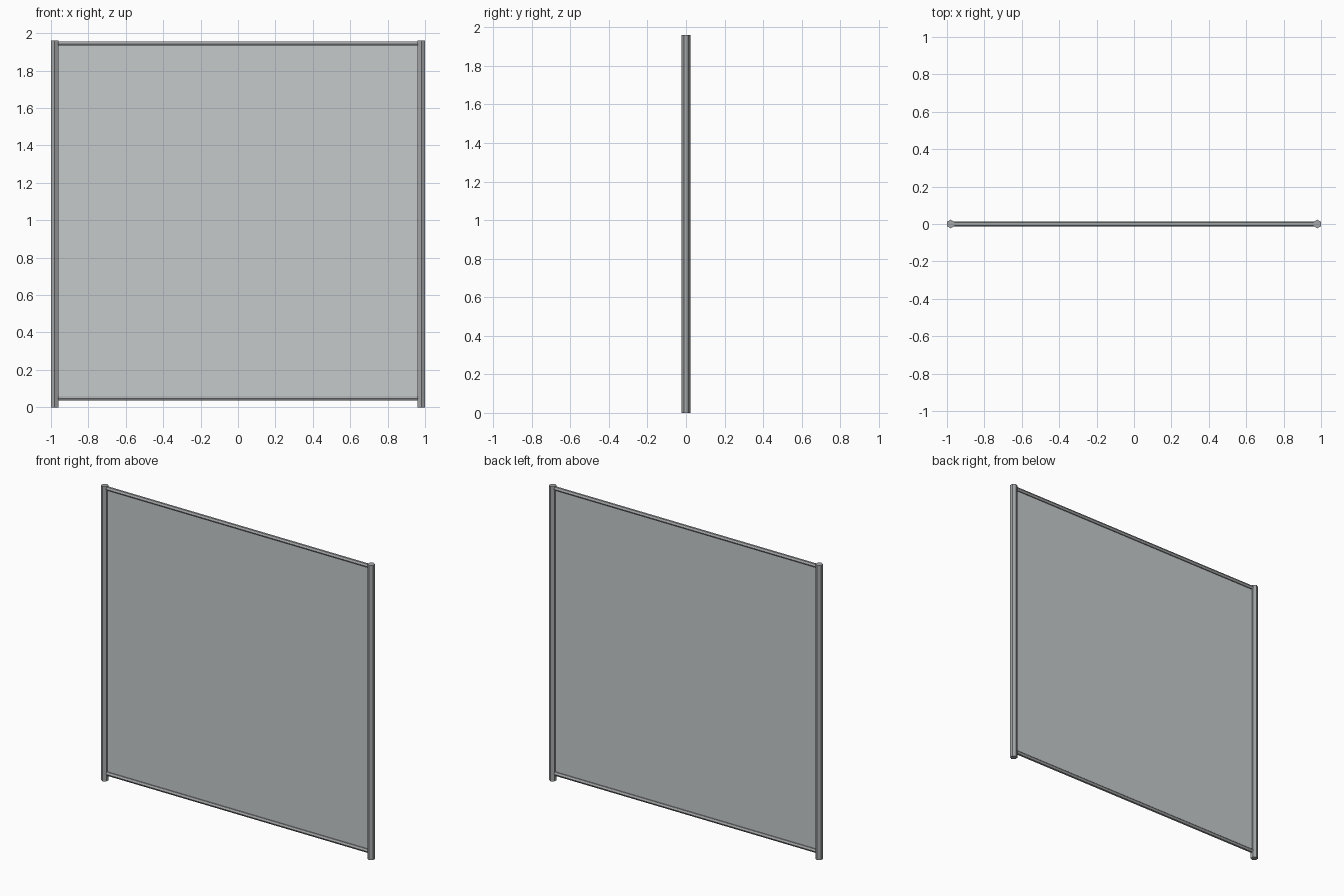
import bpy
from math import pi, cos

if "Cube" in bpy.data.objects:
    bpy.data.objects.remove(bpy.data.objects["Cube"])

SIDES = 6
POST_X, POST_R, POST_H = 0.98, 0.02, 1.96
RAIL_R, RAIL_LOW, RAIL_HIGH = 0.012, 0.048, 1.943


def material(name, colour):
    mat = bpy.data.materials.new(name)
    mat.diffuse_color = (*colour, 1)
    mat.use_nodes = True
    mat.node_tree.nodes["Principled BSDF"].inputs["Base Color"].default_value = mat.diffuse_color
    return mat


FRAME = material("frame_grey", (0.37, 0.385, 0.39))
SHEET = material("sheet_grey", (0.56, 0.585, 0.595))


def tube(name, radius, length, location, along_x=False):
    """Six-sided pipe with corners towards the front and back."""
    bpy.ops.mesh.primitive_cylinder_add(
        vertices=SIDES, radius=radius / cos(pi / SIDES), depth=length)
    ob = bpy.context.object
    ob.name = name
    if along_x:
        ob.rotation_euler = (0, pi / 2, 0)
        bpy.ops.object.transform_apply(location=False, rotation=True, scale=False)
    ob.location = location
    ob.data.materials.append(FRAME)


# Upright posts
for side, x in (("left", -POST_X), ("right", POST_X)):
    tube(side + "_post", POST_R, POST_H, (x, 0, POST_H / 2))

# Thinner rails joining the posts
for level, z in (("bottom", RAIL_LOW), ("top", RAIL_HIGH)):
    tube(level + "_rail", RAIL_R, 2 * POST_X, (0, 0, z), along_x=True)

# Thin infill sheet
bpy.ops.mesh.primitive_plane_add(size=1, rotation=(pi / 2, 0, 0))
panel = bpy.context.object
panel.name = "infill_panel"
panel.scale = (2 * POST_X, RAIL_HIGH - RAIL_LOW, 1)
panel.location = (0, 0, (RAIL_HIGH + RAIL_LOW) / 2)
bpy.ops.object.transform_apply(location=False, rotation=True, scale=True)
panel.data.materials.append(SHEET)
